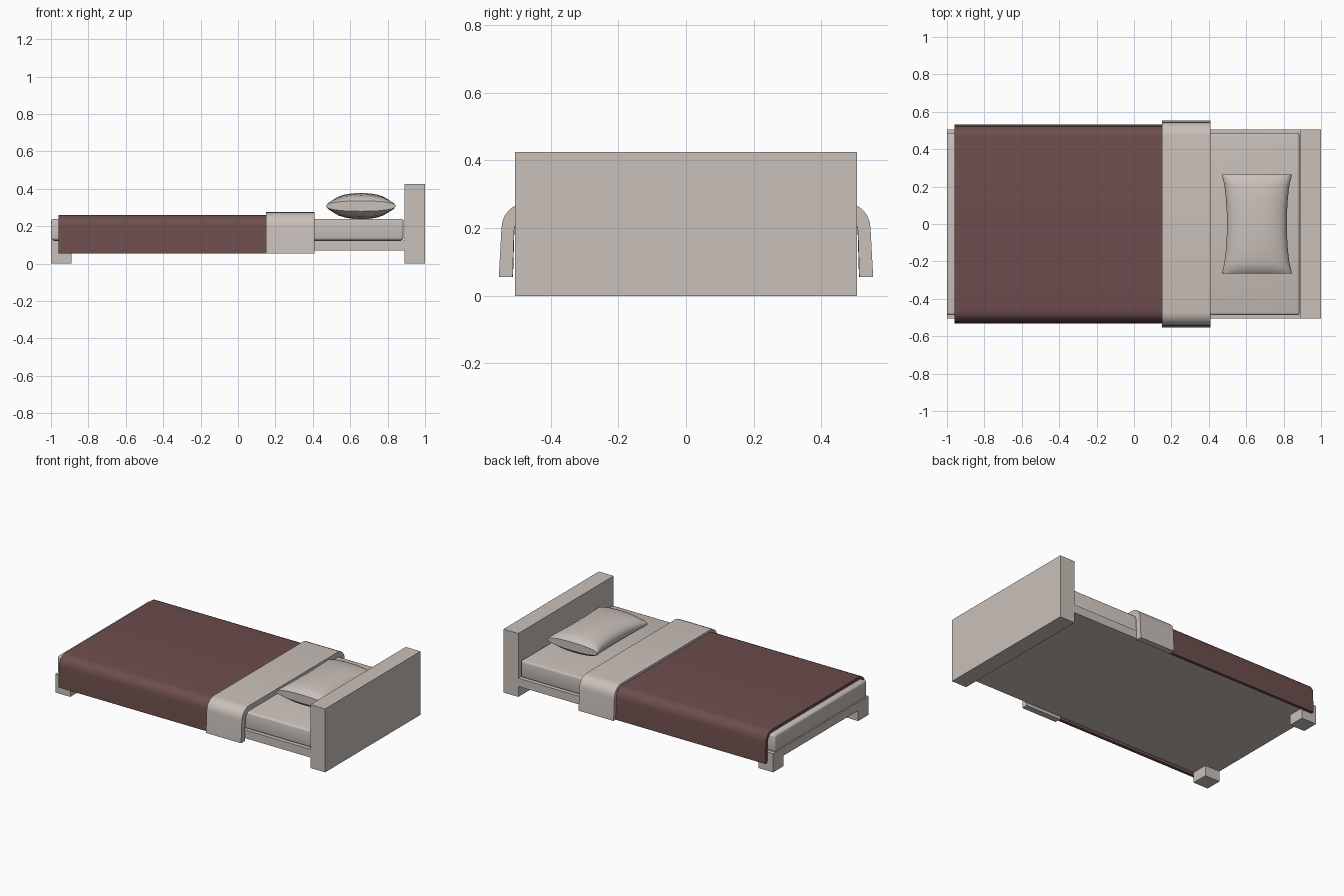
import bpy, bmesh, math

if "Cube" in bpy.data.objects:
    bpy.data.objects.remove(bpy.data.objects["Cube"])

def mat(name, c):
    m = bpy.data.materials.new(name)
    m.diffuse_color = (*c, 1)
    m.use_nodes = True
    m.node_tree.nodes["Principled BSDF"].inputs["Base Color"].default_value = m.diffuse_color
    return m

BEIGE = mat("warm beige", (0.59, 0.53, 0.49))
MAROON = mat("dull maroon", (0.155, 0.075, 0.075))

def finish(name, bm, material, smooth=None):
    bmesh.ops.recalc_face_normals(bm, faces=bm.faces)
    me = bpy.data.meshes.new(name)
    bm.to_mesh(me)
    bm.free()
    me.materials.append(material)
    ob = bpy.data.objects.new(name, me)
    bpy.context.collection.objects.link(ob)
    if smooth:
        bpy.ops.object.select_all(action='DESELECT')
        ob.select_set(True)
        bpy.context.view_layer.objects.active = ob
        bpy.ops.object.shade_smooth_by_angle(angle=math.radians(smooth))
    return ob

def box(name, lo, hi, bevel=0):
    bm = bmesh.new()
    bmesh.ops.create_cube(bm, size=1)
    for v in bm.verts:
        v.co = [(a + b) / 2 + c * (b - a) for a, b, c in zip(lo, hi, v.co)]
    if bevel:
        bmesh.ops.bevel(bm, geom=bm.edges[:], offset=bevel, segments=3,
                        profile=0.5, affect='EDGES')
    return finish(name, bm, BEIGE, 40 if bevel else None)

def half_drape(width, top, radius, flare):
    """One side of the cloth section, from the hem up to the top."""
    pts = [(width, 0.055)]
    for i in range(7):
        a = math.pi / 2 * i / 6
        pts.append((width - flare - radius + radius * math.cos(a),
                    top - radius + radius * math.sin(a)))
    return pts

def drape(name, x0, x1, outer, inner, material):
    """Cloth hanging over both sides of the bed, extruded along x."""
    o, i = half_drape(*outer), half_drape(*inner)
    mirror = lambda p: [(-y, z) for y, z in reversed(p)]
    over, under = o + mirror(o), i + mirror(i)
    n = len(over)
    bm = bmesh.new()
    rows = [[bm.verts.new((x, y, z)) for y, z in p]
            for x in (x0, x1) for p in (over, under)]
    a, b, c, d = rows
    for k in range(n - 1):
        for p, q in ((a, c), (b, d), (a, b), (c, d)):
            bm.faces.new((p[k], p[k + 1], q[k + 1], q[k]))
    for k in (0, n - 1):
        bm.faces.new((a[k], c[k], d[k], b[k]))
    return finish(name, bm, material, 35)

# frame: headboard, slab and two feet
box("headboard", (0.89, -0.505, 0), (1, 0.505, 0.425))
box("bed_base", (-1, -0.505, 0.07), (0.89, 0.505, 0.125))
for side, name in ((-1, "foot_front"), (1, "foot_back")):
    ys = sorted((side * 0.505, side * 0.395))
    box(name, (-1, ys[0], 0), (-0.89, ys[1], 0.07))

# mattress
box("mattress", (-1, -0.487, 0.125), (0.885, 0.487, 0.24), 0.013)

# blanket and its folded-back band
drape("blanket", -0.96, 0.15, (0.531, 0.26, 0.065, 0.006), (0.511, 0.241, 0.05, 0.004), MAROON)
drape("folded_sheet", 0.15, 0.41, (0.553, 0.275, 0.075, 0.008), (0.512, 0.241, 0.05, 0.004), BEIGE)

# pillow: rounded sections with pinched waist and slanted ends
half = [(0.265, 0.187, 0.028), (0.245, 0.183, 0.048), (0.21, 0.174, 0.058),
        (0.14, 0.166, 0.066), (0.06, 0.161, 0.070)]
sections = [(-y, w, h) for y, w, h in half] + half[::-1]
bm = bmesh.new()
N = 24
rings = []
for y, w, h in sections:
    ring = []
    for k in range(N):
        t = 2 * math.pi * k / N
        c, s = math.cos(t), math.sin(t)
        ring.append(bm.verts.new((0.657 + w * math.copysign(abs(c) ** 0.9, c), y,
                                  0.308 + h * math.copysign(abs(s) ** 0.9, s))))
    rings.append(ring)
for r, q in zip(rings, rings[1:]):
    for k in range(N):
        bm.faces.new((r[k], r[(k + 1) % N], q[(k + 1) % N], q[k]))
bm.faces.new(rings[0])
bm.faces.new(rings[-1])
finish("pillow", bm, BEIGE, 40)
